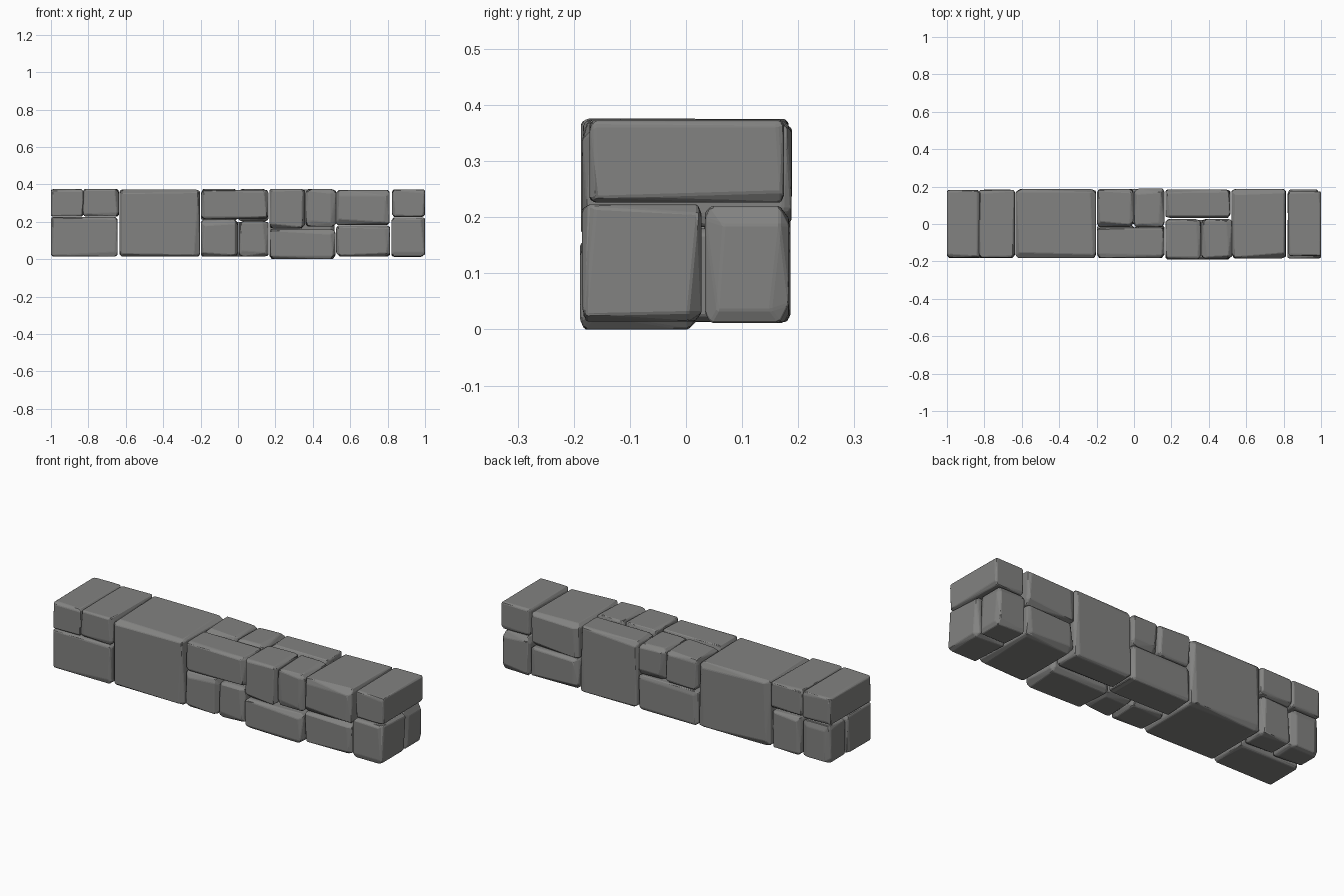
import bpy, bmesh, random
from itertools import product

random.seed(7)

stone = bpy.data.materials.new("stone_grey")
stone.diffuse_color = (0.225, 0.225, 0.22, 1)


def block(name, x0, x1, y0, y1, z0, z1, wear=1.0):
    """Hewn stone: a box whose edges are chipped by uneven chamfers."""
    lo, hi = (x0, y0, z0), (x1, y1, z1)
    bm = bmesh.new()
    for corner in product((0, 1), repeat=3):
        for axis in range(3):
            # one point on each face meeting at the corner, pulled in along the face
            p = []
            for i in range(3):
                v = hi[i] if corner[i] else lo[i]
                if i != axis:
                    d = random.choice((0.007, 0.012, 0.016, 0.024)) * wear
                    v += -d if corner[i] else d
                p.append(v)
            bm.verts.new(p)
    bmesh.ops.convex_hull(bm, input=bm.verts)
    bmesh.ops.dissolve_limit(bm, angle_limit=0.03, verts=bm.verts, edges=bm.edges)
    # soften the main arrises a touch
    bmesh.ops.bevel(bm, geom=bm.edges[:], offset=0.003, segments=1, affect='EDGES',
                    clamp_overlap=True)
    bmesh.ops.recalc_face_normals(bm, faces=bm.faces)
    me = bpy.data.meshes.new(name)
    bm.to_mesh(me)
    bm.free()
    me.materials.append(stone)
    ob = bpy.data.objects.new(name, me)
    bpy.context.collection.objects.link(ob)


# left end
block("left_bottom_front", -1, -0.643, -0.182, 0.027, 0.015, 0.225)
block("left_bottom_back_outer", -0.995, -0.825, 0.032, 0.182, 0.015, 0.22, 1.3)
block("left_bottom_back_inner", -0.818, -0.643, 0.032, 0.184, 0.015, 0.22, 1.3)
block("left_top_outer", -1, -0.826, -0.18, 0.183, 0.228, 0.375, 0.8)
block("left_top_inner", -0.83, -0.637, -0.18, 0.183, 0.228, 0.374, 0.9)

# large through stone
block("large_block", -0.633, -0.204, -0.183, 0.186, 0.014, 0.372, 1.3)

# middle
block("middle_top_front", -0.197, 0.163, -0.182, -0.02, 0.215, 0.371)
block("middle_top_back_left", -0.197, -0.004, -0.015, 0.186, 0.205, 0.375, 1.2)
block("middle_top_back_right", 0.001, 0.163, -0.015, 0.189, 0.205, 0.374, 1.3)
block("middle_bottom_front_left", -0.197, 0.0, -0.182, -0.005, 0.013, 0.212, 1.4)
block("middle_bottom_front_right", 0.006, 0.163, -0.18, -0.005, 0.014, 0.204, 1.3)
block("middle_bottom_back", -0.197, 0.163, 0.0, 0.186, 0.013, 0.2)

# right of middle
block("right_mid_bottom_front", 0.168, 0.52, -0.189, 0.022, 0, 0.16, 1.1)
block("right_mid_top_left", 0.168, 0.357, -0.187, 0.026, 0.165, 0.376)
block("right_mid_top_right", 0.362, 0.525, -0.184, 0.026, 0.175, 0.374, 1.3)
block("right_mid_back", 0.168, 0.515, 0.032, 0.184, 0.012, 0.372, 1.1)

# tall pair of through stones
block("right_top_through", 0.522, 0.81, -0.185, 0.188, 0.183, 0.37, 1.3)
block("right_bottom_through", 0.525, 0.813, -0.183, 0.186, 0.014, 0.18, 1.2)

# right end
block("right_end_top", 0.824, 1, -0.172, 0.175, 0.226, 0.373, 0.8)
block("right_end_bottom_front", 0.82, 1, -0.185, 0.028, 0.014, 0.223)
block("right_end_bottom_back", 0.822, 0.99, 0.034, 0.184, 0.012, 0.22, 1.4)
